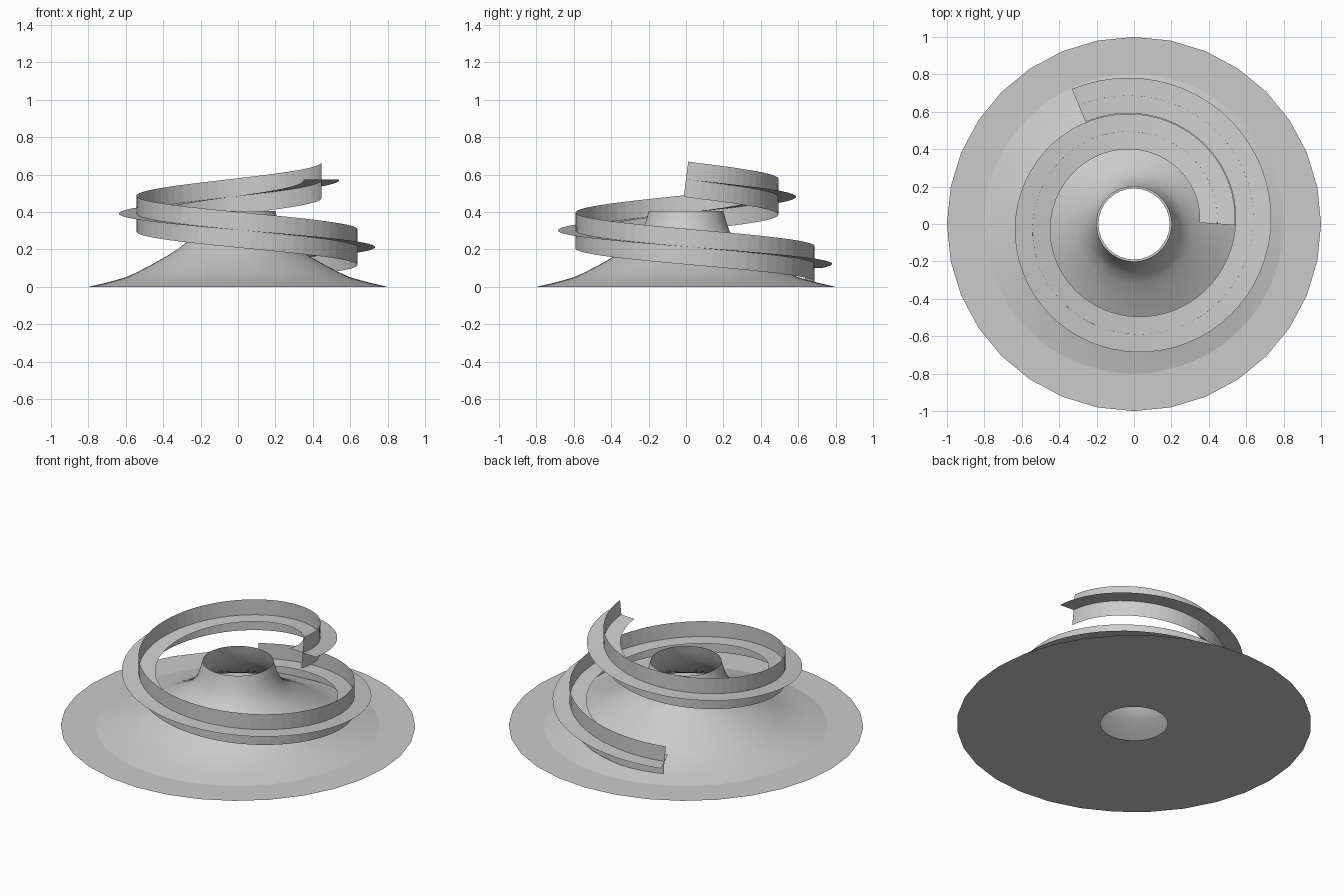
import bpy
from math import sin, cos, pi, radians
from mathutils import Vector

if "Cube" in bpy.data.objects:
    bpy.data.objects.remove(bpy.data.objects["Cube"])


def make_object(name, verts, faces, smooth):
    mesh = bpy.data.meshes.new(name)
    mesh.from_pydata(verts, [], faces)
    mesh.update()
    for p in mesh.polygons:
        p.use_smooth = smooth
    obj = bpy.data.objects.new(name, mesh)
    bpy.context.collection.objects.link(obj)
    return obj


def lathe(name, profile, sides, smooth):
    # profile points run from outside to inside
    verts = [(r * cos(2 * pi * i / sides), r * sin(2 * pi * i / sides), z)
             for r, z in profile for i in range(sides)]
    faces = []
    for k in range(len(profile) - 1):
        for i in range(sides):
            j = (i + 1) % sides
            faces.append((k * sides + i, k * sides + j,
                          (k + 1) * sides + j, (k + 1) * sides + i))
    return make_object(name, verts, faces, smooth)


# Flat base disc with a central hole
lathe("base_disc", [(1.0, 0), (0.19, 0)], 32, False)

# Flared cone with an open neck
lathe("flared_cone", [(0.8, 0), (0.7, 0.023), (0.6, 0.051), (0.54, 0.078),
                      (0.46, 0.12), (0.38, 0.165), (0.32, 0.203),
                      (0.27, 0.243), (0.232, 0.3), (0.212, 0.36),
                      (0.2, 0.405)], 64, True)

# Spiral rail: a plus-shaped section swept down and outwards
STEPS, END, HALF = 84, radians(475), 0.095


def path(a):
    r = 0.445 + 0.193 * a / (2 * pi)
    return Vector((r * cos(a), r * sin(a), 0.575 - 0.36 * a / (2 * pi)))


verts, faces = [], []
for i in range(STEPS + 1):
    a = END * i / STEPS
    p = path(a)
    tangent = (path(a + 0.001) - path(a - 0.001)).normalized()
    side = tangent.cross(Vector((0, 0, 1))).normalized()
    up = side.cross(tangent)
    verts += [p, p + side * HALF, p + up * HALF, p - side * HALF, p - up * HALF]
    if i:
        b, c = 5 * (i - 1), 5 * i
        for k in range(1, 5):
            faces.append((b, c, c + k, b + k))
make_object("spiral_rail", verts, faces, False)
